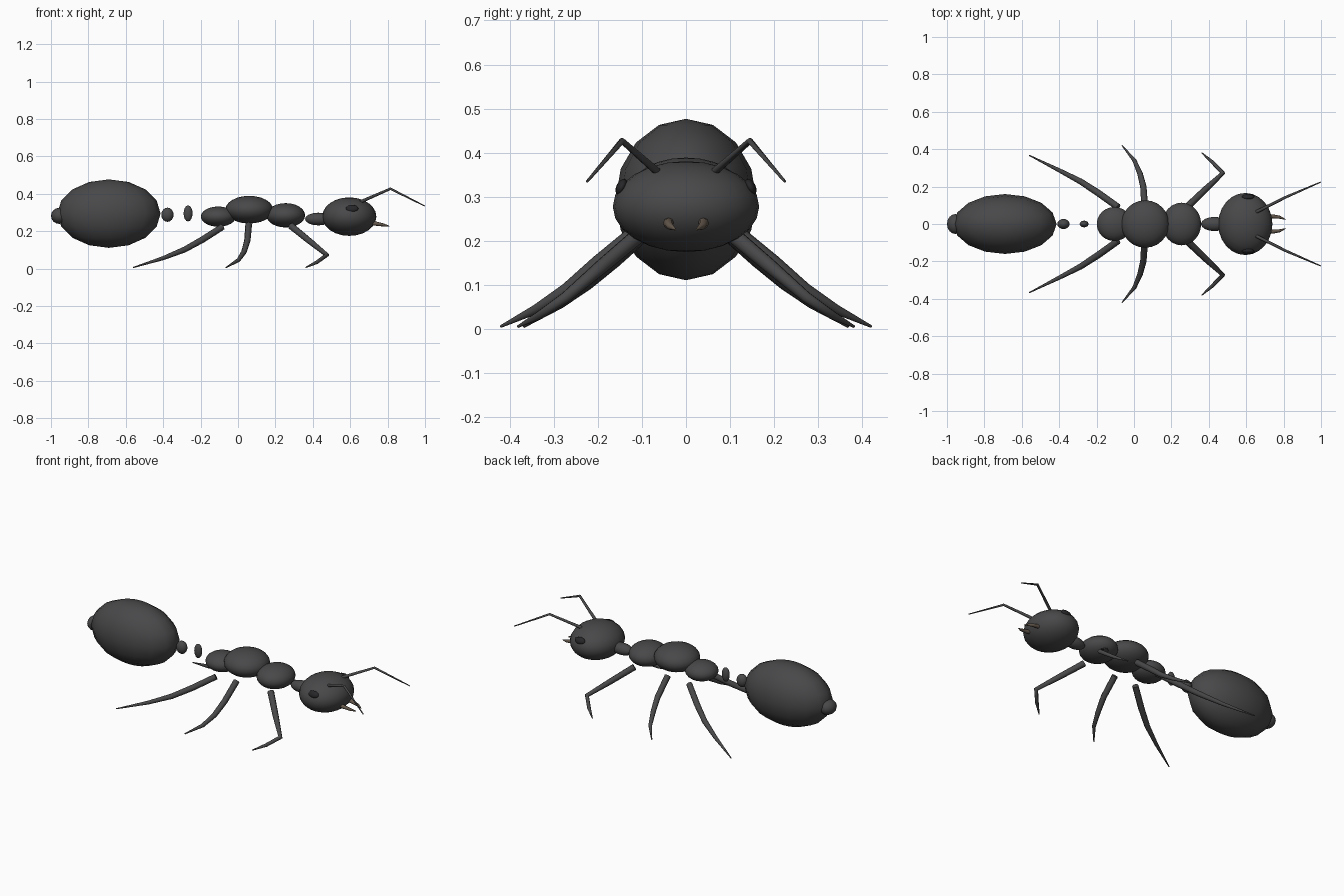
import bpy, math

if "Cube" in bpy.data.objects:
    bpy.data.objects.remove(bpy.data.objects["Cube"])


def material(name, color):
    m = bpy.data.materials.new(name)
    m.diffuse_color = (*color, 1)
    m.use_nodes = True
    m.node_tree.nodes["Principled BSDF"].inputs["Base Color"].default_value = m.diffuse_color
    return m


SHELL = material("dark_shell", (0.065, 0.065, 0.068))
EYE = material("eye_black", (0.02, 0.02, 0.022))
JAW = material("jaw_brown", (0.13, 0.10, 0.075))


def finish(ob, name, mat, mirror):
    ob.name = name
    ob.data.materials.append(mat)
    bpy.ops.object.shade_smooth_by_angle(angle=math.radians(60))
    if mirror:
        m = ob.modifiers.new("mirror", 'MIRROR')
        m.use_axis = (False, True, False)
    return ob


def ellipsoid(name, center, radii, seg=24, rings=12, tilt=0, mat=SHELL, mirror=False):
    bpy.ops.mesh.primitive_uv_sphere_add(segments=seg, ring_count=rings, radius=1)
    ob = bpy.context.object
    ob.scale = radii
    ob.rotation_euler = (math.radians(tilt), 0, 0)
    ob.location = center
    bpy.ops.object.transform_apply(location=True, rotation=True, scale=True)
    return finish(ob, name, mat, mirror)


def limb(name, points, mat=SHELL):
    """Tapered tube through (x, y, z, radius) points, mirrored across y."""
    cu = bpy.data.curves.new(name, 'CURVE')
    cu.dimensions = '3D'
    cu.bevel_depth = 1
    cu.bevel_resolution = 2
    cu.use_fill_caps = True
    sp = cu.splines.new('POLY')
    sp.points.add(len(points) - 1)
    for p, (x, y, z, r) in zip(sp.points, points):
        p.co = (x, y, z, 1)
        p.radius = r
    ob = bpy.data.objects.new(name, cu)
    bpy.context.collection.objects.link(ob)
    bpy.ops.object.select_all(action='DESELECT')
    ob.select_set(True)
    bpy.context.view_layer.objects.active = ob
    bpy.ops.object.convert(target='MESH')
    return finish(bpy.context.object, name, mat, True)


# Abdomen and waist beads
ellipsoid("abdomen", (-0.69, 0, 0.294), (0.276, 0.16, 0.183), 16, 8)
ellipsoid("abdomen_tip", (-0.955, 0, 0.282), (0.045, 0.053, 0.043), 16, 8)
ellipsoid("rear_waist_bead", (-0.377, 0, 0.288), (0.033, 0.027, 0.038), 16, 8)
ellipsoid("front_waist_bead", (-0.267, 0, 0.295), (0.024, 0.018, 0.043), 16, 8)

# Thorax, neck and head
ellipsoid("rear_thorax", (-0.105, 0, 0.278), (0.094, 0.091, 0.054))
ellipsoid("middle_thorax", (0.06, 0, 0.315), (0.128, 0.127, 0.074))
ellipsoid("front_thorax", (0.255, 0, 0.285), (0.104, 0.114, 0.065))
ellipsoid("neck", (0.43, 0, 0.265), (0.072, 0.038, 0.034), 16, 8)
ellipsoid("head", (0.595, 0, 0.278), (0.145, 0.166, 0.103))
ellipsoid("eyes", (0.61, 0.146, 0.322), (0.034, 0.012, 0.02), 16, 8, 25, EYE, True)

# Jaws and antennae
limb("jaws", [(0.69, 0.034, 0.247, 0.012), (0.74, 0.041, 0.24, 0.011),
              (0.78, 0.036, 0.233, 0.008), (0.81, 0.024, 0.226, 0.002)], JAW)
limb("antennae", [(0.655, 0.065, 0.357, 0.009), (0.815, 0.145, 0.427, 0.007),
                  (0.998, 0.224, 0.335, 0.003)])

# Legs
limb("front_legs", [(0.283, 0.09, 0.228, 0.019), (0.385, 0.188, 0.145, 0.017),
                    (0.475, 0.272, 0.073, 0.013), (0.42, 0.33, 0.033, 0.010),
                    (0.362, 0.381, 0.006, 0.003)])
limb("middle_legs", [(0.057, 0.095, 0.235, 0.018), (0.05, 0.20, 0.15, 0.017),
                     (0.032, 0.27, 0.09, 0.015), (0.002, 0.34, 0.045, 0.011),
                     (-0.064, 0.42, 0.006, 0.003)])
limb("rear_legs", [(-0.085, 0.09, 0.222, 0.018), (-0.19, 0.165, 0.155, 0.018),
                   (-0.285, 0.227, 0.102, 0.016), (-0.40, 0.287, 0.056, 0.011),
                   (-0.56, 0.367, 0.006, 0.003)])
